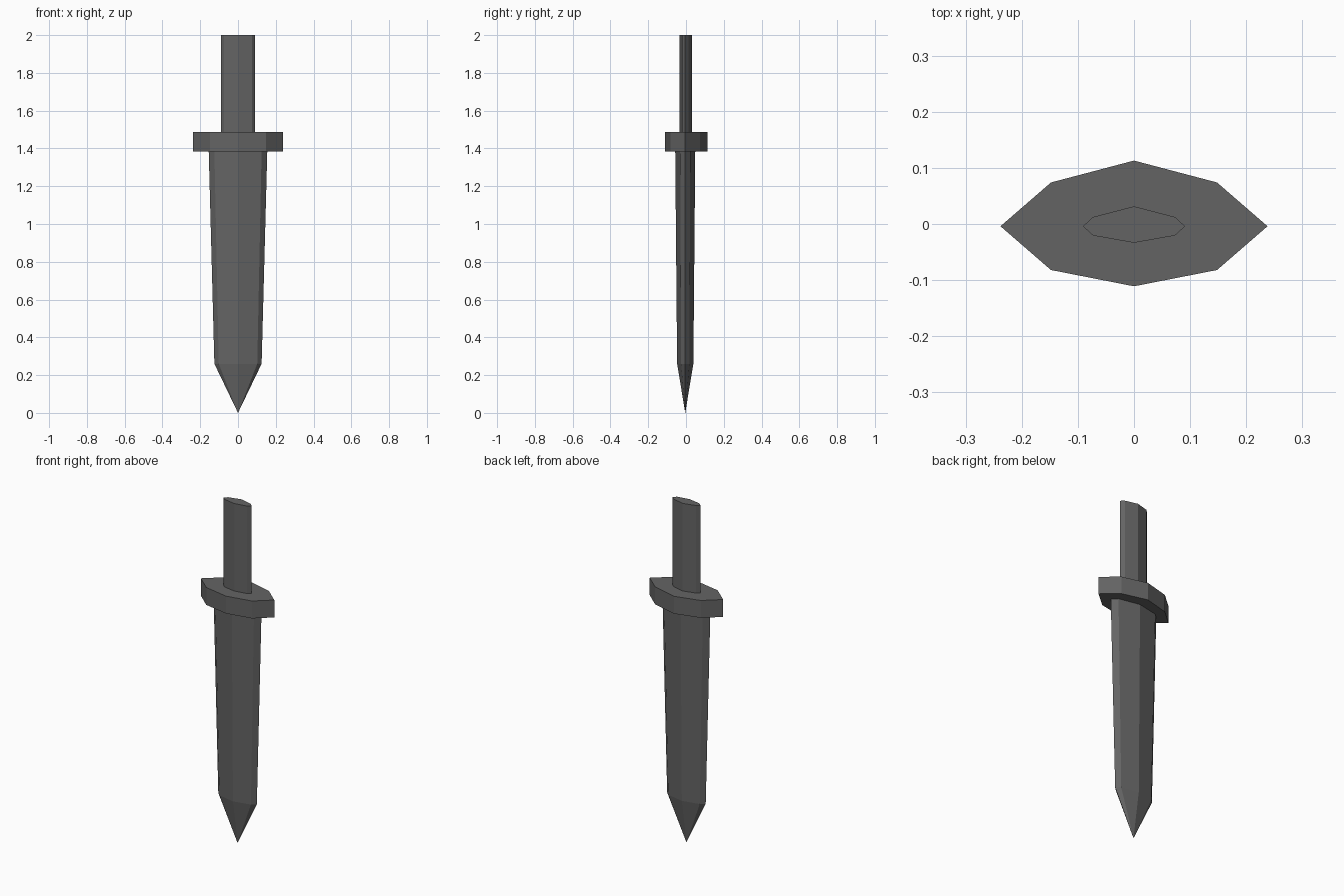
import bpy, bmesh

if "Cube" in bpy.data.objects:
    bpy.data.objects.remove(bpy.data.objects["Cube"])

steel = bpy.data.materials.new("dark_grey_metal")
steel.diffuse_color = (0.127, 0.127, 0.127, 1)
steel.use_nodes = True
steel.node_tree.nodes["Principled BSDF"].inputs["Base Color"].default_value = steel.diffuse_color
CY = -0.004  # height of the side points in y


def ring(bm, z, x_out, x_in, y_in, y_out, shift=0.0):
    """Eight-sided lens outline: side points, shoulders and front/back ridge."""
    pts = [(x_out, 0), (x_in, y_in), (0, y_out), (-x_in, y_in),
           (-x_out, 0), (-x_in, -y_in), (0, -y_out), (x_in, -y_in)]
    return [bm.verts.new((x, y + CY + (shift if x == 0 else 0), z)) for x, y in pts]


def loft(name, sections, tip=None):
    """Join outlines from bottom to top, closing with caps or a point."""
    bm = bmesh.new()
    rings = [ring(bm, *s) for s in sections]
    for a, b in zip(rings, rings[1:]):
        for i in range(8):
            j = (i + 1) % 8
            bm.faces.new((a[i], a[j], b[j], b[i]))
    bm.faces.new(rings[-1])
    if tip:
        p = bm.verts.new(tip)
        for i in range(8):
            bm.faces.new((p, rings[0][(i + 1) % 8], rings[0][i]))
    else:
        bm.faces.new(rings[0][::-1])
    bmesh.ops.recalc_face_normals(bm, faces=bm.faces)
    mesh = bpy.data.meshes.new(name)
    bm.to_mesh(mesh)
    bm.free()
    mesh.materials.append(steel)
    obj = bpy.data.objects.new(name, mesh)
    bpy.context.collection.objects.link(obj)


# Tapered blade with pointed tip
loft("blade", [(0.26, 0.125, 0.102, 0.022, 0.043),
               (1.385, 0.155, 0.125, 0.027, 0.053)], tip=(0, CY, 0))
# Wide crossguard
loft("guard", [(1.385, 0.238, 0.148, 0.078, 0.112, 0.005),
               (1.487, 0.238, 0.148, 0.078, 0.112, 0.005)])
# Straight grip
loft("grip", [(1.487, 0.091, 0.073, 0.0165, 0.0325, 0.003),
              (2.0, 0.091, 0.073, 0.0165, 0.0325, 0.003)])
